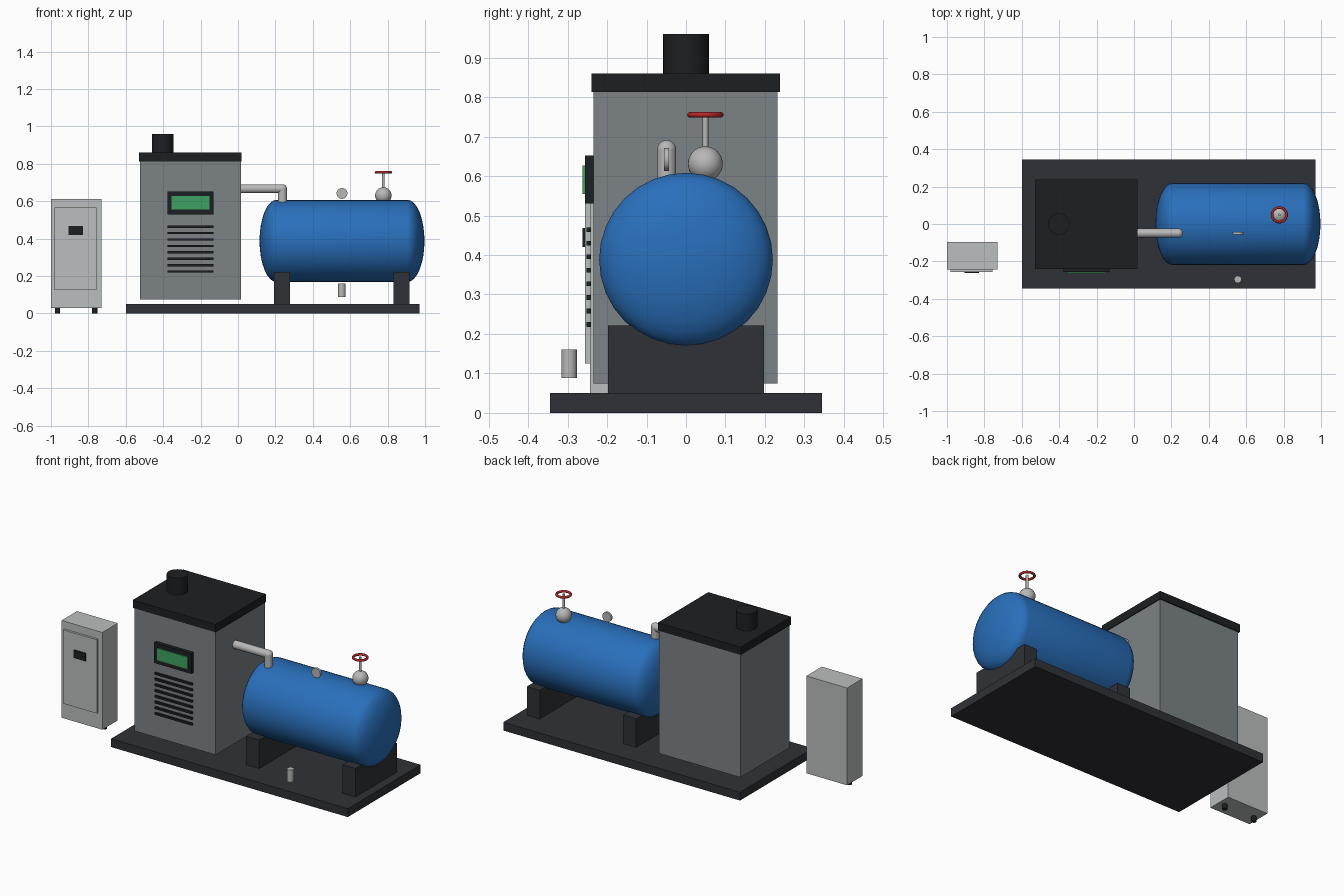
import bpy, bmesh
from math import pi, cos, sin, radians
from mathutils import Matrix, Vector

if "Cube" in bpy.data.objects:
    bpy.data.objects.remove(bpy.data.objects["Cube"])


def mat(name, r, g, b):
    m = bpy.data.materials.new(name)
    m.diffuse_color = (r, g, b, 1)
    m.use_nodes = True
    m.node_tree.nodes["Principled BSDF"].inputs["Base Color"].default_value = m.diffuse_color
    return m


DARK = mat("dark_frame", 0.028, 0.031, 0.038)
BLACK = mat("black_trim", 0.012, 0.014, 0.016)
STEEL = mat("cabinet_grey", 0.20, 0.225, 0.24)
LIGHT = mat("light_grey", 0.50, 0.52, 0.52)
METAL = mat("pipe_metal", 0.48, 0.48, 0.48)
BLUE = mat("tank_blue", 0.022, 0.16, 0.50)
GREEN = mat("screen_green", 0.045, 0.36, 0.12)
RED = mat("wheel_red", 0.45, 0.02, 0.02)


def finish(o, name, m, smooth=True):
    o.name = name
    o.data.materials.append(m)
    if smooth:
        bpy.ops.object.shade_smooth_by_angle(angle=radians(35))
    return o


def box(name, m, x, y, z):
    """Box from (min, max) ranges on each axis."""
    bpy.ops.mesh.primitive_cube_add(size=1)
    o = bpy.context.object
    c = [(r[0] + r[1]) / 2 for r in (x, y, z)]
    s = [r[1] - r[0] for r in (x, y, z)]
    o.data.transform(Matrix.Translation(c) @ Matrix.Diagonal((*s, 1)))
    return finish(o, name, m, False)


def rod(name, m, a, b, r, n=32):
    """Cylinder between two points."""
    a, b = Vector(a), Vector(b)
    bpy.ops.mesh.primitive_cylinder_add(vertices=n, radius=r, depth=(b - a).length)
    o = bpy.context.object
    o.location = (a + b) / 2
    o.rotation_euler = (b - a).to_track_quat('Z', 'Y').to_euler()
    return finish(o, name, m)


def ball(name, m, c, r):
    bpy.ops.mesh.primitive_uv_sphere_add(segments=32, ring_count=16, radius=r, location=c)
    return finish(bpy.context.object, name, m)


# skid base
box("base_plate", DARK, (-0.60, 0.97), (-0.345, 0.345), (0, 0.05))

# main cabinet with lid and exhaust stack
box("main_cabinet", STEEL, (-0.523, 0.015), (-0.234, 0.232), (0.075, 0.82))
box("cabinet_lid", BLACK, (-0.53, 0.02), (-0.24, 0.238), (0.813, 0.86))
rod("exhaust_stack", BLACK, (-0.402, 0, 0.85), (-0.402, 0, 0.96), 0.058)

# control screen and vent slats
box("screen_bezel", BLACK, (-0.377, -0.13), (-0.256, -0.232), (0.53, 0.652))
box("screen", GREEN, (-0.355, -0.152), (-0.262, -0.25), (0.555, 0.627))
for i in range(8):
    z = 0.224 + i * 0.0343
    box(f"vent_slat_{i + 1}", BLACK, (-0.377, -0.13), (-0.252, -0.241), (z - 0.006, z + 0.006))

# pressure tank: dished-end profile spun around the x axis
R, ZC, X0, X1, DOME = 0.22, 0.388, 0.207, 0.905, 0.092
arc = [i * pi / 16 for i in range(9)]
profile = [(X0 - DOME * cos(t), R * sin(t)) for t in arc]
profile += [(X1 + DOME * cos(t), R * sin(t)) for t in reversed(arc)]
bm = bmesh.new()
vs = [bm.verts.new((x, 0, ZC + r)) for x, r in profile]
es = [bm.edges.new(p) for p in zip(vs, vs[1:])]
bmesh.ops.spin(bm, geom=vs + es, cent=(0, 0, ZC), axis=(1, 0, 0), angle=2 * pi, steps=32)
bmesh.ops.remove_doubles(bm, verts=bm.verts, dist=1e-4)
bmesh.ops.recalc_face_normals(bm, faces=bm.faces)
me = bpy.data.meshes.new("tank")
bm.to_mesh(me)
bm.free()
tank = bpy.data.objects.new("tank", me)
bpy.context.collection.objects.link(tank)
bpy.ops.object.select_all(action='DESELECT')
tank.select_set(True)
bpy.context.view_layer.objects.active = tank
finish(tank, "tank", BLUE)

# tank saddles
for side, x in (("left", 0.236), ("right", 0.875)):
    box(f"{side}_saddle", DARK, (x - 0.043, x + 0.043), (-0.198, 0.197), (0.05, 0.221))

# connecting pipe with elbow
corner = (0.238, -0.049, 0.667)
rod("pipe_run", METAL, (0.015, -0.049, 0.667), corner, 0.024)
ball("pipe_elbow", METAL, corner, 0.024)
rod("pipe_drop", METAL, corner, (0.238, -0.049, 0.59), 0.024)

# gauge, valve and hand wheel
rod("gauge", METAL, (0.556, -0.056, 0.642), (0.556, -0.043, 0.642), 0.029)
ball("valve_body", METAL, (0.777, 0.049, 0.631), 0.044)
rod("valve_stem", METAL, (0.777, 0.049, 0.66), (0.777, 0.049, 0.757), 0.0075, 16)
bpy.ops.mesh.primitive_torus_add(major_radius=0.039, minor_radius=0.007, major_segments=32,
                                 minor_segments=12, location=(0.777, 0.049, 0.755))
finish(bpy.context.object, "hand_wheel", RED)

# drain
rod("drain", METAL, (0.555, -0.296, 0.088), (0.555, -0.296, 0.161), 0.0195)

# small side cabinet with door, display and two feet
box("side_cabinet", LIGHT, (-1.0, -0.73), (-0.243, -0.097), (0.03, 0.613))
box("side_cabinet_door", LIGHT, (-0.98, -0.757), (-0.256, -0.24), (0.125, 0.567))
box("side_cabinet_display", BLACK, (-0.907, -0.83), (-0.262, -0.25), (0.42, 0.468))
for side, x in (("left", -0.966), ("right", -0.766)):
    rod(f"{side}_foot", BLACK, (x, -0.168, 0), (x, -0.168, 0.035), 0.0135, 16)
